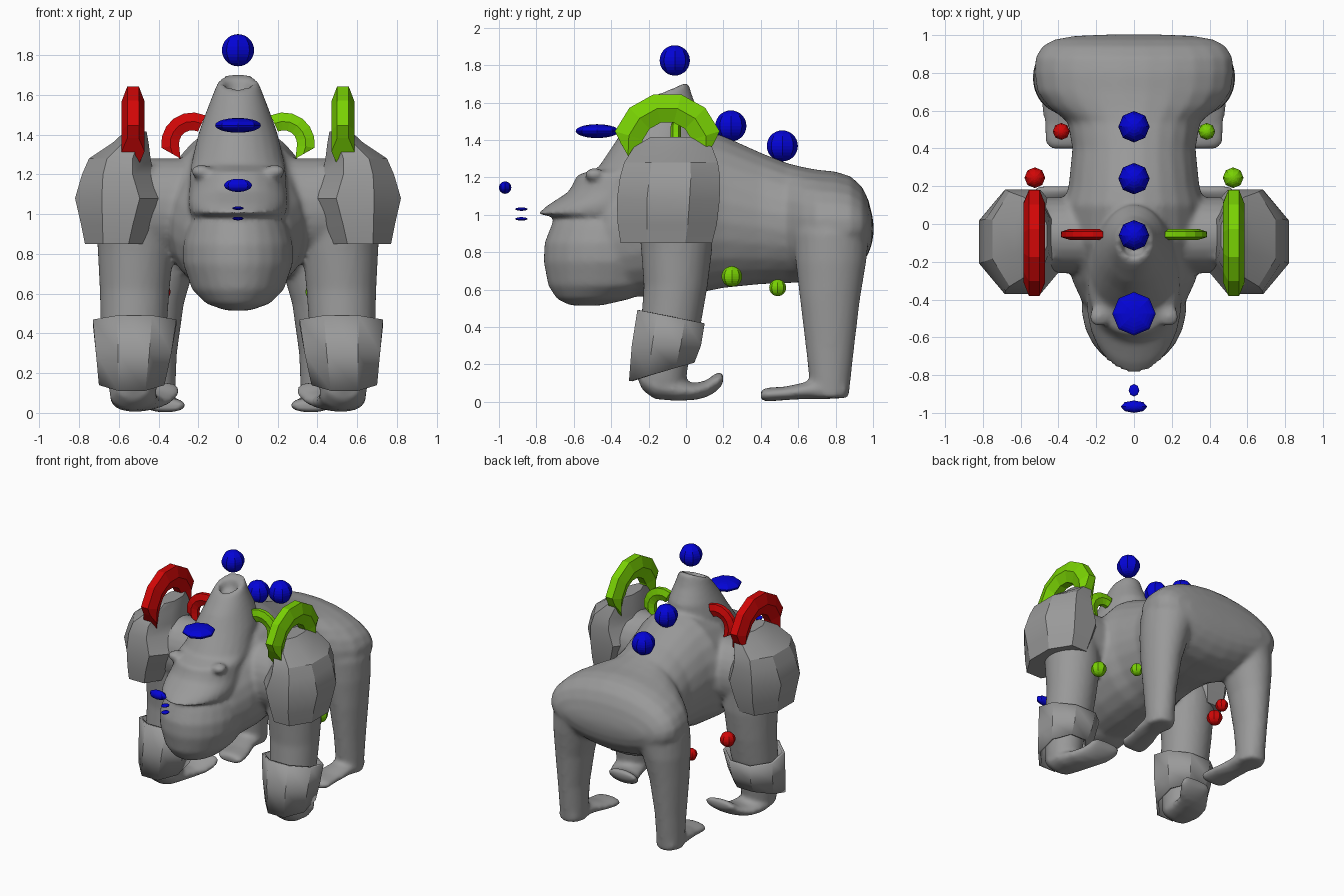
import bpy, bmesh, math
from mathutils import Vector, Matrix

if "Cube" in bpy.data.objects:
    bpy.data.objects.remove(bpy.data.objects["Cube"], do_unlink=True)


def make_material(name, colour):
    material = bpy.data.materials.new(name)
    material.use_nodes = True
    material.diffuse_color = (*colour, 1)
    material.node_tree.nodes["Principled BSDF"].inputs["Base Color"].default_value = (*colour, 1)
    return material


GREY = make_material("body grey", (0.32, 0.32, 0.32))
RED = make_material("marker red", (0.64, 0.002, 0.002))
GREEN = make_material("marker green", (0.19, 0.64, 0.001))
BLUE = make_material("marker blue", (0.001, 0.001, 0.68))


def ring(centre, u, v, sides=24):
    """Closed polygon around centre whose flat sides reach u and v."""
    centre, u, v = Vector(centre), Vector(u), Vector(v)
    grow = 1 / math.cos(math.pi / sides)
    angles = [math.tau * (i + 0.5) / sides for i in range(sides)]
    return [centre + (u * math.cos(a) + v * math.sin(a)) * grow for a in angles]


def loft(bm, rings, caps=True):
    """Skin a row of rings with quads and close both ends."""
    rows = [[bm.verts.new(p) for p in points] for points in rings]
    count = len(rows[0])
    for low, high in zip(rows, rows[1:]):
        for i in range(count):
            j = (i + 1) % count
            bm.faces.new((low[i], low[j], high[j], high[i]))
    if caps:
        bm.faces.new(rows[0][::-1])
        bm.faces.new(rows[-1])


def ellipsoid(bm, centre, radii, segments=8, rings=14):
    matrix = Matrix.Translation(centre) @ Matrix.Diagonal((*radii, 1))
    bmesh.ops.create_uvsphere(bm, u_segments=segments, v_segments=rings, radius=1, matrix=matrix)


def finish(bm, name, material, smooth_angle=0):
    bmesh.ops.recalc_face_normals(bm, faces=bm.faces)
    mesh = bpy.data.meshes.new(name)
    bm.to_mesh(mesh)
    bm.free()
    mesh.materials.append(material)
    if smooth_angle:
        mesh.shade_smooth()
        mesh.set_sharp_from_angle(angle=math.radians(smooth_angle))
    obj = bpy.data.objects.new(name, mesh)
    bpy.context.collection.objects.link(obj)
    return obj


def upright(x, y, z, rx, ry, slope=0.0, sides=24):
    """Horizontal section, optionally sloping along y."""
    return ring((x, y, z), (rx, 0, 0), (0, ry, ry * slope), sides)


body = bmesh.new()

# Head with jaw, lip ledge, brow and open crest: z, front y, back y, half width, slope
head = [
    (0.515, -0.62, -0.45, 0.06, 0), (0.55, -0.69, -0.3, 0.16, 0),
    (0.62, -0.735, -0.15, 0.23, 0), (0.75, -0.76, -0.1, 0.275, 0),
    (0.85, -0.755, -0.1, 0.275, 0), (0.94, -0.72, -0.1, 0.25, 0),
    (0.985, -0.7, -0.1, 0.225, 0), (1.005, -0.79, -0.1, 0.24, 0),
    (1.05, -0.74, -0.1, 0.25, 0), (1.12, -0.63, -0.1, 0.245, 0),
    (1.17, -0.6, -0.1, 0.24, 0), (1.21, -0.585, -0.05, 0.24, 0),
    (1.25, -0.47, 0.0, 0.235, 0), (1.4, -0.37, 0.1, 0.2, 0),
    (1.5, -0.31, 0.1, 0.165, 0), (1.6, -0.24, 0.04, 0.127, 0.1),
    (1.665, -0.21, 0.01, 0.1, 0.42), (1.66, -0.18, -0.05, 0.07, 0.35),
    (1.59, -0.16, -0.07, 0.055, 0.3),
]
loft(body, [upright(0, (f + b) / 2, z, w, (b - f) / 2, s) for z, f, b, w, s in head])

# Torso and hips: y, top z, bottom z, half width
torso = [
    (-0.5, 1.1, 0.62, 0.2), (-0.42, 1.2, 0.57, 0.27), (-0.3, 1.29, 0.56, 0.325),
    (-0.1, 1.41, 0.57, 0.375), (0.1, 1.45, 0.59, 0.375), (0.2, 1.42, 0.61, 0.345),
    (0.4, 1.33, 0.63, 0.325), (0.54, 1.275, 0.635, 0.35), (0.62, 1.255, 0.64, 0.45),
    (0.7, 1.24, 0.65, 0.51), (0.8, 1.23, 0.66, 0.525), (0.88, 1.205, 0.69, 0.52),
    (0.94, 1.15, 0.74, 0.485), (0.975, 1.08, 0.79, 0.425), (0.995, 1.0, 0.85, 0.32),
    (1.003, 0.95, 0.9, 0.15),
]
loft(body, [ring((0, y, (t + b) / 2), (w, 0, 0), (0, 0, (t - b) / 2)) for y, t, b, w in torso])

# Shoulder girdle
loft(body, [ring((x, -0.06, 1.04), (0, 0.2, 0), (0, 0, 0.24)) for x in (-0.55, -0.2, 0.2, 0.55)])

arm = [
    (0.55, -0.08, 1.25, 0.15, 0.17), (0.53, -0.06, 1.05, 0.19, 0.2),
    (0.515, -0.05, 0.82, 0.19, 0.19), (0.52, -0.055, 0.62, 0.175, 0.17),
    (0.525, -0.08, 0.42, 0.165, 0.16), (0.53, -0.12, 0.25, 0.13, 0.14),
    (0.53, -0.13, 0.12, 0.12, 0.13), (0.53, -0.11, 0.05, 0.1, 0.11),
]
leg = [
    (0.28, 0.775, 1.02, 0.21, 0.2), (0.33, 0.775, 0.9, 0.2, 0.205),
    (0.375, 0.775, 0.75, 0.16, 0.188), (0.4, 0.77, 0.55, 0.127, 0.16),
    (0.41, 0.77, 0.3, 0.102, 0.13), (0.41, 0.77, 0.12, 0.095, 0.11),
    (0.41, 0.77, 0.02, 0.09, 0.1),
]
# Hands and feet: x, y, z, half width, half height
hand = [
    (0.53, -0.24, 0.12, 0.08, 0.05), (0.53, -0.17, 0.09, 0.115, 0.075),
    (0.52, -0.05, 0.06, 0.12, 0.055), (0.49, 0.05, 0.055, 0.12, 0.045),
    (0.45, 0.11, 0.07, 0.125, 0.045), (0.42, 0.155, 0.1, 0.125, 0.05),
    (0.41, 0.185, 0.12, 0.12, 0.042), (0.41, 0.2, 0.13, 0.1, 0.025),
]
foot = [
    (0.41, 0.86, 0.065, 0.07, 0.045), (0.41, 0.75, 0.07, 0.09, 0.055),
    (0.4, 0.64, 0.06, 0.09, 0.045), (0.375, 0.53, 0.045, 0.1, 0.036),
    (0.365, 0.43, 0.038, 0.105, 0.037), (0.36, 0.4, 0.035, 0.085, 0.028),
]
for side in (1, -1):
    for limb in (arm, leg):
        loft(body, [upright(side * x, y, z, rx, ry) for x, y, z, rx, ry in limb])
    for tip in (hand, foot):
        loft(body, [ring((side * x, y, z), (w, 0, 0), (0, 0, h)) for x, y, z, w, h in tip])
    # Brow knobs
    ellipsoid(body, (side * 0.185, -0.49, 1.215), (0.055, 0.055, 0.035), 12, 8)

# Fuse the overlapping forms into one soft skin
skin = finish(body, "body", GREY)
remesh = skin.modifiers.new("fuse", 'REMESH')
remesh.mode = 'VOXEL'
remesh.voxel_size = 0.016
remesh.use_smooth_shade = True
soften = skin.modifiers.new("soften", 'SMOOTH')
soften.factor = 0.5
soften.iterations = 7


def arc(name, centre, across, depth, radius, span, cuts, thick, width, material):
    """Faceted bow in the plane of across and z, its two ends cut along the given angles."""
    across, depth, centre = Vector(across), Vector(depth), Vector(centre)

    def direction(degrees):
        angle = math.radians(degrees)
        return across * math.cos(angle) + Vector((0, 0, 1)) * math.sin(angle)

    rings, steps = [], 7
    for i in range(steps + 1):
        angle = span[0] + (span[1] - span[0]) * i / steps
        axis = {0: cuts[0], steps: cuts[1]}.get(i, angle)
        place = centre + direction(angle) * radius
        rings.append(ring(place, direction(axis) * thick, depth * width, 6))
    bm = bmesh.new()
    loft(bm, rings)
    finish(bm, name, material)


def marker(name, centre, radii, material):
    bm = bmesh.new()
    ellipsoid(bm, centre, radii)
    finish(bm, name, material)


for side, label, colour in ((1, "left", GREEN), (-1, "right", RED)):
    # Faceted shoulder guard with a ridge on its inner side
    bm = bmesh.new()
    guard = [
        (0.615, -0.105, 0.85, 0.155, 0.245), (0.605, -0.1, 0.95, 0.185, 0.265),
        (0.59, -0.095, 1.08, 0.23, 0.275), (0.605, -0.085, 1.2, 0.18, 0.268),
        (0.595, -0.08, 1.28, 0.155, 0.25), (0.54, -0.07, 1.36, 0.09, 0.21),
        (0.515, -0.06, 1.415, 0.055, 0.13),
    ]
    loft(bm, [upright(side * x, y, z, rx, ry, 0, 8) for x, y, z, rx, ry in guard])
    finish(bm, label + "_shoulder_guard", GREY, 30)

    # Faceted cuff with a thin wall
    bm = bmesh.new()
    cuff = [
        (0.52, -0.08, 0.455, 0.21, 0.18, -0.2), (0.525, -0.105, 0.3, 0.19, 0.185, 0.0),
        (0.535, -0.13, 0.16, 0.165, 0.175, 0.28),
    ]
    loft(bm, [upright(side * x, y, z, rx, ry, s, 8) for x, y, z, rx, ry, s in cuff], caps=False)
    shell = finish(bm, label + "_cuff", GREY, 30)
    wall = shell.modifiers.new("wall", 'SOLIDIFY')
    wall.thickness = 0.02

    # Bow markers over the shoulder and collar
    arc(label + "_shoulder_bow", (side * 0.528, -0.1, 1.36), (0, 1, 0), (1, 0, 0),
        0.215, (-12, 192), (60, 120), 0.078, 0.05, colour)
    arc(label + "_collar_bow", (side * 0.23, -0.055, 1.355), (-side, 0, 0), (0, 1, 0),
        0.112, (65, 208), (65, 150), 0.045, 0.025, colour)

    # Ball markers by the elbow and knee
    marker(label + "_elbow_marker", (side * 0.525, 0.245, 0.67), (0.055,) * 3, colour)
    marker(label + "_knee_marker", (side * 0.385, 0.49, 0.61), (0.045,) * 3, colour)

# Centre line markers
for name, y, z, radii in (
    ("crown_marker", -0.06, 1.825, (0.081,) * 3),
    ("chest_marker", 0.24, 1.475, (0.083,) * 3),
    ("hip_marker", 0.515, 1.368, (0.083,) * 3),
    ("head_marker", -0.475, 1.447, (0.115, 0.115, 0.037)),
    ("nose_marker", -0.967, 1.145, (0.07, 0.033, 0.033)),
    ("upper_lip_marker", -0.88, 1.03, (0.028, 0.033, 0.009)),
    ("lower_lip_marker", -0.88, 0.978, (0.028, 0.033, 0.009)),
):
    marker(name, (0, y, z), radii, BLUE)
